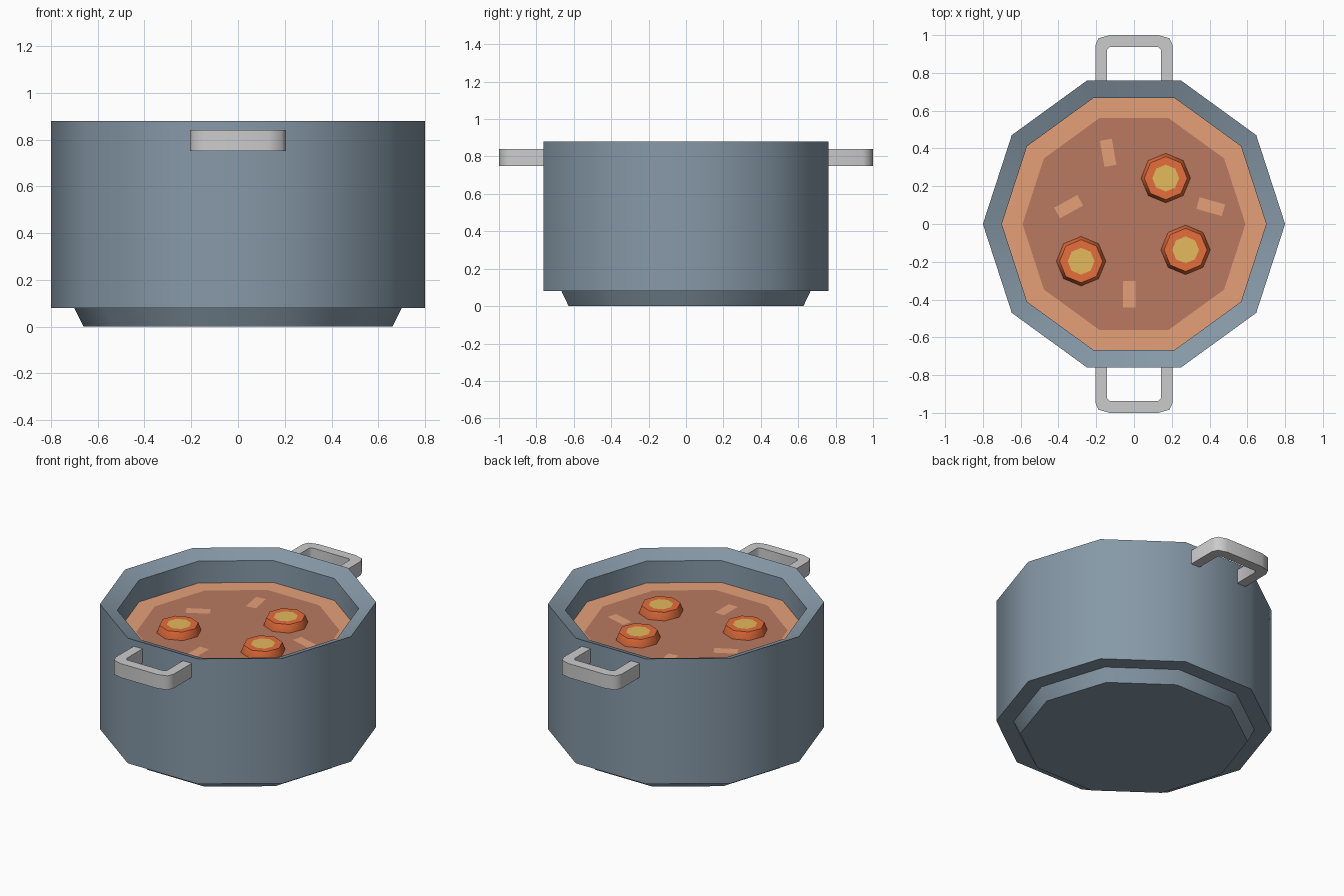
import bpy, bmesh, math
from mathutils import Matrix, Vector

if "Cube" in bpy.data.objects:
    bpy.data.objects.remove(bpy.data.objects["Cube"])


def material(name, rgb):
    m = bpy.data.materials.new(name)
    m.diffuse_color = (*rgb, 1)
    m.use_nodes = True
    m.node_tree.nodes["Principled BSDF"].inputs["Base Color"].default_value = m.diffuse_color
    return m


STEEL = material("blue_steel", (0.24, 0.32, 0.39))
BROTH = material("broth_light", (0.79, 0.35, 0.19))
DARK = material("broth_dark", (0.49, 0.195, 0.12))
CARROT = material("carrot_orange", (0.79, 0.155, 0.043))
CORE = material("carrot_core", (0.77, 0.49, 0.107))


def finish(name, bm, mats=()):
    mesh = bpy.data.meshes.new(name)
    bm.to_mesh(mesh)
    bm.free()
    for m in mats:
        mesh.materials.append(m)
    ob = bpy.data.objects.new(name, mesh)
    bpy.context.collection.objects.link(ob)
    bpy.ops.object.select_all(action='DESELECT')
    ob.select_set(True)
    bpy.context.view_layer.objects.active = ob
    bpy.ops.object.shade_smooth_by_angle(angle=math.radians(50))
    return ob


def lathe(name, profile, sides, mats, slots=None, at=(0, 0)):
    """Spin (radius, z) points around z; slots gives a material per segment."""
    bm = bmesh.new()
    rings = []
    for r, z in profile:
        count = sides if r > 0 else 1
        ring = [bm.verts.new((at[0] + r * math.cos(math.tau * j / sides),
                              at[1] + r * math.sin(math.tau * j / sides), z))
                for j in range(count)]
        rings.append(ring)
    for i, (lo, hi) in enumerate(zip(rings, rings[1:])):
        slot = slots[i] if slots else 0
        if len(lo) == 1:
            faces = [bm.faces.new(hi[::-1])]
        elif len(hi) == 1:
            faces = [bm.faces.new(lo)]
        else:
            faces = [bm.faces.new((lo[j], lo[(j + 1) % sides],
                                   hi[(j + 1) % sides], hi[j]))
                     for j in range(sides)]
        for f in faces:
            f.material_index = slot
    # drop the loose centre points left by capped ends
    bmesh.ops.delete(bm, geom=[v for v in bm.verts if not v.link_faces], context='VERTS')
    return finish(name, bm, mats)


# Pot body with a tapered foot and an inward sloping rim
lathe("pot", [(0, 0), (0.66, 0), (0.70, 0.08), (0.80, 0.08), (0.80, 0.88),
              (0.70, 0.84), (0.70, 0.12), (0, 0.12)], 10, [STEEL])

# Soup surface: light border, darker middle
lathe("soup", [(0.70, 0.70), (0.59, 0.70), (0, 0.70)], 10, [BROTH, DARK], [0, 1])

# Carrot slices with a yellow core
for k, pos in enumerate([(0.168, 0.243), (-0.28, -0.197), (0.273, -0.137)], 1):
    lathe(f"carrot_slice_{k}",
          [(0, 0.68), (0.131, 0.68), (0.131, 0.70), (0.114, 0.747), (0.071, 0.747), (0, 0.747)],
          8, [CARROT, CORE], [0, 0, 0, 0, 1], pos)

# Flat vegetable strips floating on the soup
for k, (x, y, deg) in enumerate([(-0.137, 0.377, 100), (-0.346, 0.092, 29),
                                 (0.406, 0.092, -16), (-0.025, -0.372, 90)], 1):
    bm = bmesh.new()
    bmesh.ops.create_grid(bm, x_segments=1, y_segments=1, size=0.5,
                          matrix=Matrix.Translation((x, y, 0.702))
                          @ Matrix.Rotation(math.radians(deg), 4, 'Z')
                          @ Matrix.Diagonal((0.14, 0.064, 1, 1)))
    finish(f"vegetable_strip_{k}", bm, [BROTH])

# Bracket handles at front and back: mirrored outline, extruded upwards
half = [(0.205, 0.72), (0.205, 0.945), (0.188, 0.983), (0.13, 1.0)]
inner = [(0.128, 0.937), (0.143, 0.922), (0.143, 0.72)]
outline = (half + [(-x, y) for x, y in reversed(half)]
           + [(-x, y) for x, y in reversed(inner)] + inner)
for name, side in (("front_handle", -1), ("back_handle", 1)):
    bm = bmesh.new()
    face = bm.faces.new([bm.verts.new((x, side * y, 0.75)) for x, y in outline])
    out = bmesh.ops.extrude_face_region(bm, geom=[face], use_keep_orig=True)
    bmesh.ops.translate(bm, vec=Vector((0, 0, 0.09)),
                        verts=[g for g in out["geom"] if isinstance(g, bmesh.types.BMVert)])
    bmesh.ops.recalc_face_normals(bm, faces=bm.faces)
    finish(name, bm)
